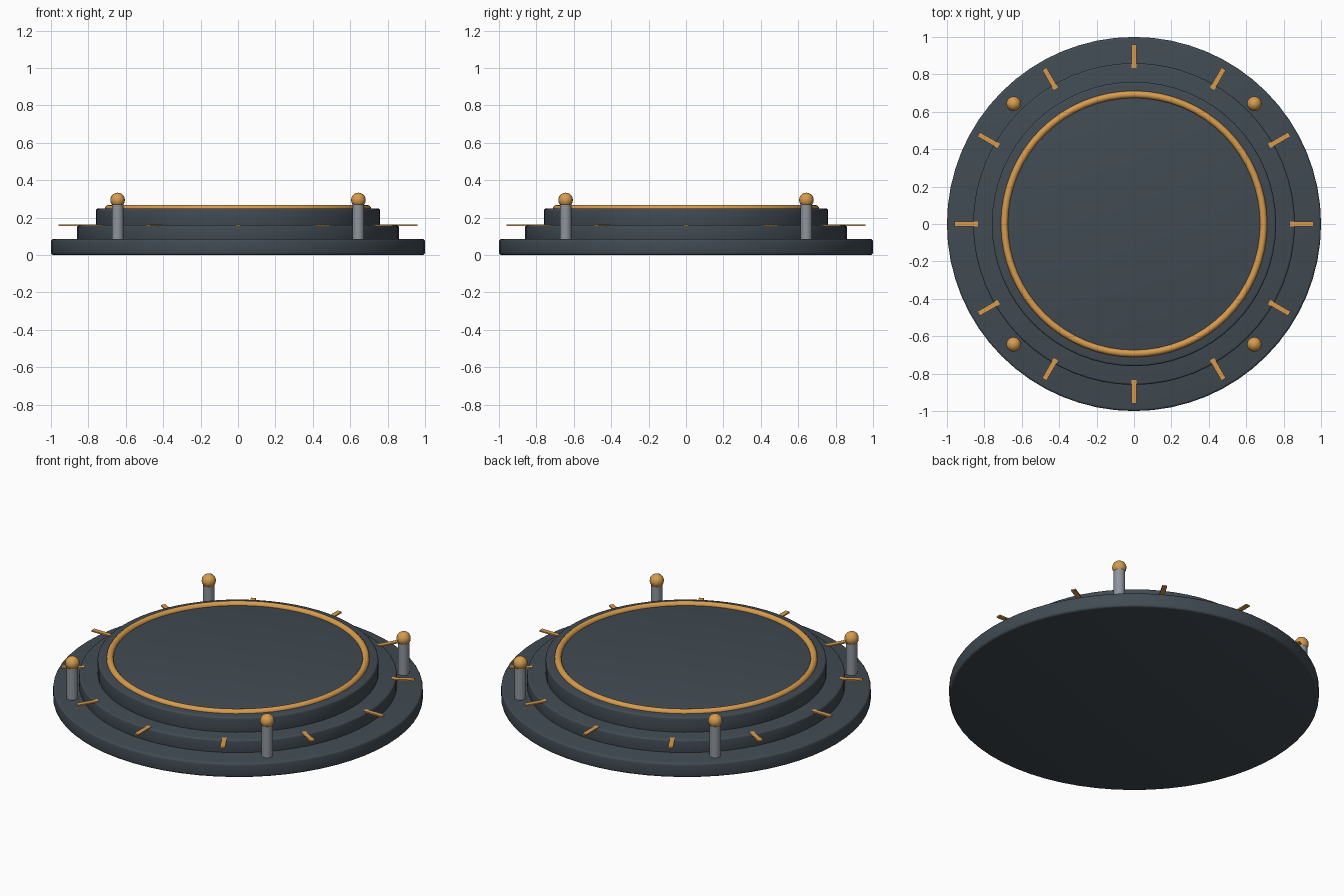
import bpy, math

if "Cube" in bpy.data.objects:
    bpy.data.objects.remove(bpy.data.objects["Cube"])


def material(name, rgb):
    m = bpy.data.materials.new(name)
    m.diffuse_color = (*rgb, 1)
    m.use_nodes = True
    m.node_tree.nodes["Principled BSDF"].inputs["Base Color"].default_value = m.diffuse_color
    return m


SLATE = material("dark slate", (0.053, 0.070, 0.086))
GOLD = material("warm gold", (0.68, 0.33, 0.075))
STEEL = material("grey steel", (0.27, 0.30, 0.335))


def finish(name, mat, smooth=True):
    ob = bpy.context.object
    ob.name = name
    ob.data.materials.append(mat)
    if smooth:
        bpy.ops.object.shade_smooth_by_angle(angle=math.radians(40))
    return ob


def cylinder(name, mat, r, z0, z1, x=0, y=0, sides=64, bevel=0):
    bpy.ops.mesh.primitive_cylinder_add(vertices=sides, radius=r, depth=z1 - z0,
                                        location=(x, y, (z0 + z1) / 2))
    ob = bpy.context.object
    if bevel:
        mod = ob.modifiers.new("rounded_edge", "BEVEL")
        mod.width = bevel
        mod.segments = 3
        mod.limit_method = "ANGLE"
        mod.angle_limit = math.radians(40)
        bpy.ops.object.modifier_apply(modifier=mod.name)
    return finish(name, mat)


# Three stacked discs with rounded rims
cylinder("base_disc", SLATE, 1.0, 0.0, 0.085, bevel=0.013)
cylinder("middle_disc", SLATE, 0.86, 0.07, 0.16, bevel=0.011)
cylinder("top_disc", SLATE, 0.76, 0.145, 0.248, bevel=0.011)

# Gold ring set into the top
bpy.ops.mesh.primitive_torus_add(major_radius=0.693, minor_radius=0.019,
                                 major_segments=64, minor_segments=12,
                                 location=(0, 0, 0.248))
finish("gold_ring", GOLD)

# Twelve thin radial markers
for i in range(12):
    a = i * math.tau / 12
    bpy.ops.mesh.primitive_cube_add(size=1, location=(0.897 * math.cos(a), 0.897 * math.sin(a), 0.159),
                                    rotation=(0, 0, a))
    bpy.context.object.scale = (0.124, 0.027, 0.008)
    finish(f"marker_{i + 1}", GOLD, smooth=False)

# Four corner posts with ball caps
for i in range(4):
    a = math.radians(45 + 90 * i)
    x, y = 0.91 * math.cos(a), 0.91 * math.sin(a)
    cylinder(f"post_{i + 1}", STEEL, 0.031, 0.08, 0.285, x, y, sides=16)
    bpy.ops.mesh.primitive_uv_sphere_add(segments=16, ring_count=10, radius=0.039,
                                         location=(x, y, 0.294))
    finish(f"post_ball_{i + 1}", GOLD)
